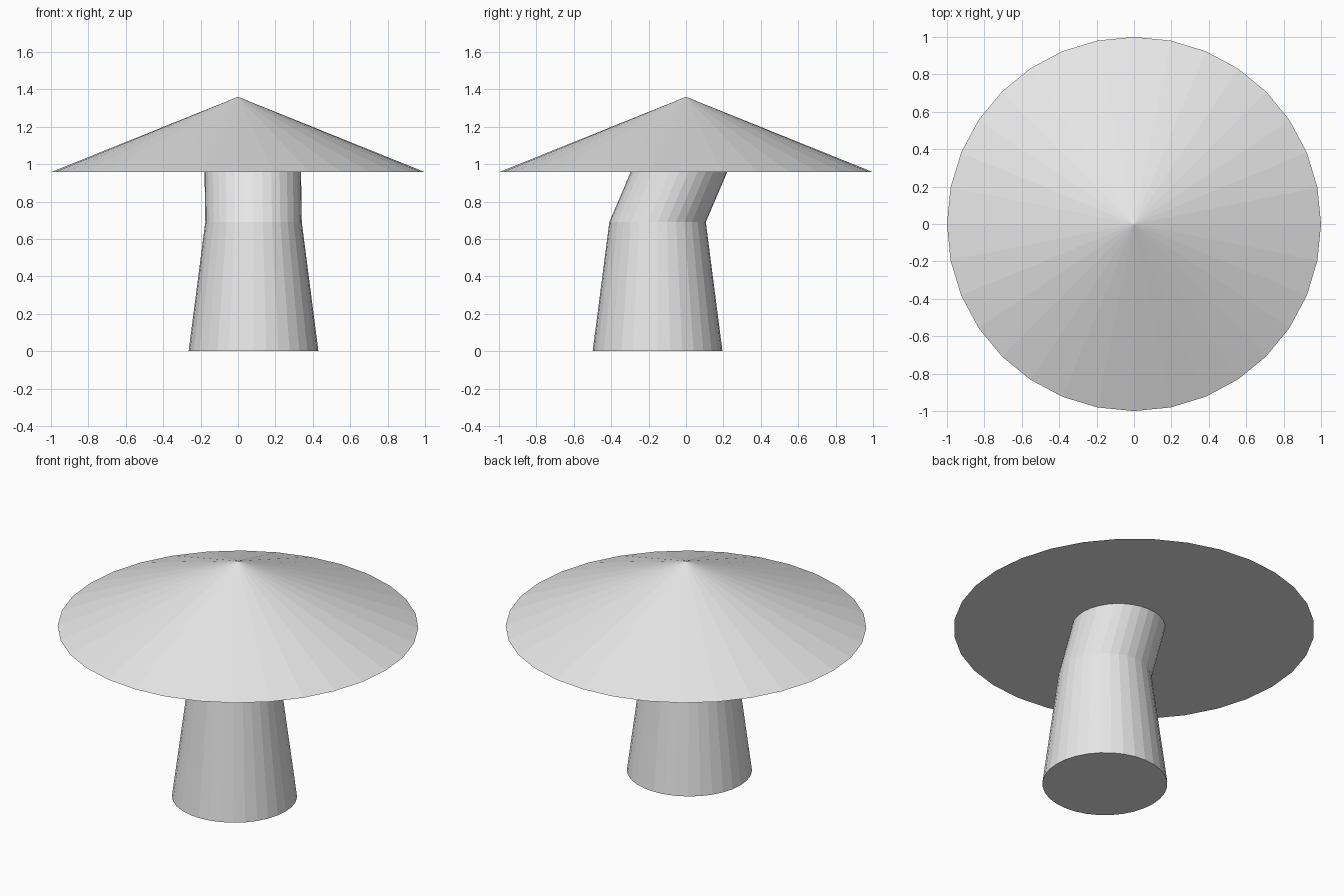
import bpy, bmesh
from math import cos, sin, tau

cube = bpy.data.objects.get("Cube")
if cube:
    bpy.data.objects.remove(cube, do_unlink=True)

SIDES = 32

grey = bpy.data.materials.new("light_grey")
grey.use_nodes = True
grey.diffuse_color = (0.8, 0.8, 0.8, 1)
grey.node_tree.nodes["Principled BSDF"].inputs["Base Color"].default_value = (0.8, 0.8, 0.8, 1)


def add_object(name, bm):
    bmesh.ops.recalc_face_normals(bm, faces=bm.faces)
    mesh = bpy.data.meshes.new(name)
    bm.to_mesh(mesh)
    bm.free()
    mesh.materials.append(grey)
    obj = bpy.data.objects.new(name, mesh)
    bpy.context.collection.objects.link(obj)
    return obj


def ring(bm, x, y, z, radius):
    angles = [tau * i / SIDES for i in range(SIDES)]
    return [bm.verts.new((x + radius * cos(a), y + radius * sin(a), z)) for a in angles]


def bridge(bm, low, high):
    for i in range(SIDES):
        j = (i + 1) % SIDES
        bm.faces.new((low[i], low[j], high[j], high[i]))


# Stem: tapered lower section, then a section leaning back into the cap
bm = bmesh.new()
sections = [(0.083, -0.152, 0, 0.347),
            (0.083, -0.152, 0.69, 0.258),
            (0.079, -0.036, 0.962, 0.258)]
rings = [ring(bm, *s) for s in sections]
for low, high in zip(rings, rings[1:]):
    bridge(bm, low, high)
bm.faces.new(rings[0])
bm.faces.new(rings[-1])
add_object("stem", bm)

# Cap: wide, flat-bottomed cone
bm = bmesh.new()
rim = ring(bm, 0, 0, 0.957, 1)
apex = bm.verts.new((0, 0, 1.36))
for i in range(SIDES):
    bm.faces.new((rim[i], rim[(i + 1) % SIDES], apex))
bm.faces.new(rim)
add_object("cap", bm)
